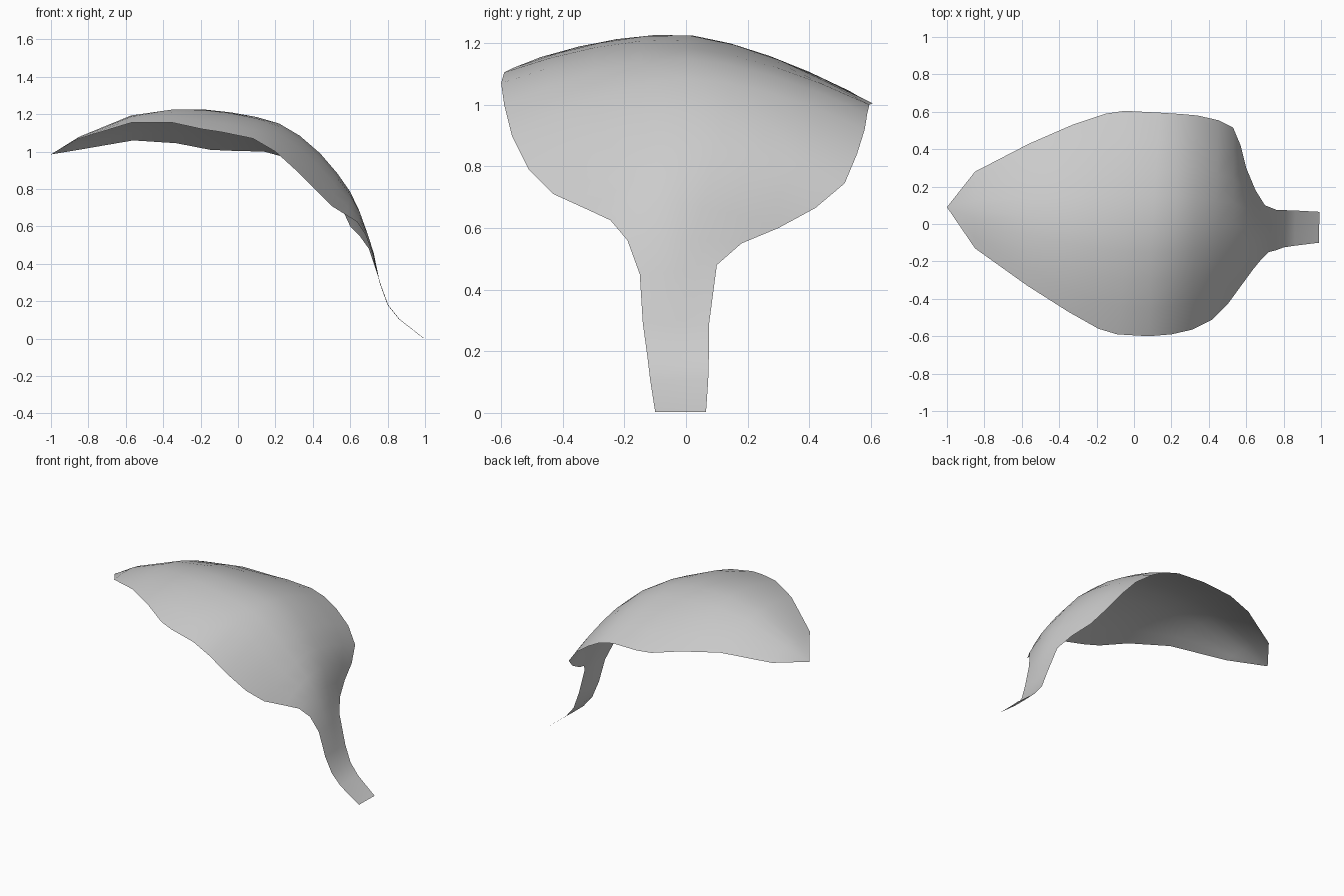
import bpy, bmesh
from mathutils import Vector

# Rows along the leaf: near edge, midrib, far edge
rows = [
    ((-.85, -.13, 1.07), (-.85, .08, 1.075), (-.85, .28, 1.01)),
    ((-.57, -.33, 1.155), (-.57, .04, 1.19), (-.56, .43, 1.06)),
    ((-.35, -.47, 1.155), (-.34, .02, 1.225), (-.33, .53, 1.045)),
    ((-.19, -.56, 1.12), (-.18, .01, 1.225), (-.15, .59, 1.01)),
    ((-.09, -.59, 1.105), (-.04, 0, 1.21), (-.05, .605, 1.005)),
    ((.08, -.60, 1.07), (.10, 0, 1.185), (.14, .595, 1.0)),
    ((.20, -.59, 1.0), (.22, 0, 1.15), (.25, .588, .97)),
    ((.31, -.565, .90), (.33, 0, 1.085), (.34, .58, .92)),
    ((.42, -.51, .79), (.44, -.01, .99), (.45, .555, .84)),
    ((.50, -.43, .71), (.53, -.01, .885), (.53, .515, .745)),
    ((.58, -.32, .66), (.60, -.02, .785), (.57, .42, .665)),
    ((.635, -.245, .625), (.65, -.02, .68), (.60, .30, .60)),
    ((.68, -.19, .56), (.69, -.03, .565), (.65, .18, .55)),
    ((.72, -.15, .45), (.725, -.035, .46), (.70, .10, .48)),
]
# Flat stem rows: x, near y, far y, z
for x, a, b, z in [(.76, -.14, .075, .29), (.80, -.125, .074, .18),
                   (.86, -.116, .072, .105), (.99, -.10, .065, .003)]:
    rows.append(((x, a, z), (x, (a + b) / 2, z), (x + .003, b, z)))

COLS = 8
bm = bmesh.new()
grid = []
for near, mid, far in rows:
    n, m, f = map(Vector, (near, mid, far))
    line = []
    for i in range(COLS + 1):
        u = 2 * i / COLS - 1
        # Arched cross-section passing through all three points
        line.append(bm.verts.new(m + (f - n) / 2 * u + ((n + f) / 2 - m) * abs(u) ** 1.65))
    grid.append(line)

# Pointed tip, then the blade and stem
tip = bm.verts.new((-1, .09, .985))
for i in range(COLS):
    bm.faces.new((tip, grid[0][i], grid[0][i + 1]))
for r, s in zip(grid, grid[1:]):
    for i in range(COLS):
        bm.faces.new((r[i], s[i], s[i + 1], r[i + 1]))
for face in bm.faces:
    face.smooth = True

mesh = bpy.data.meshes.new("curved_leaf")
bm.to_mesh(mesh)
bm.free()
leaf = bpy.data.objects.new("curved_leaf", mesh)
bpy.context.collection.objects.link(leaf)
